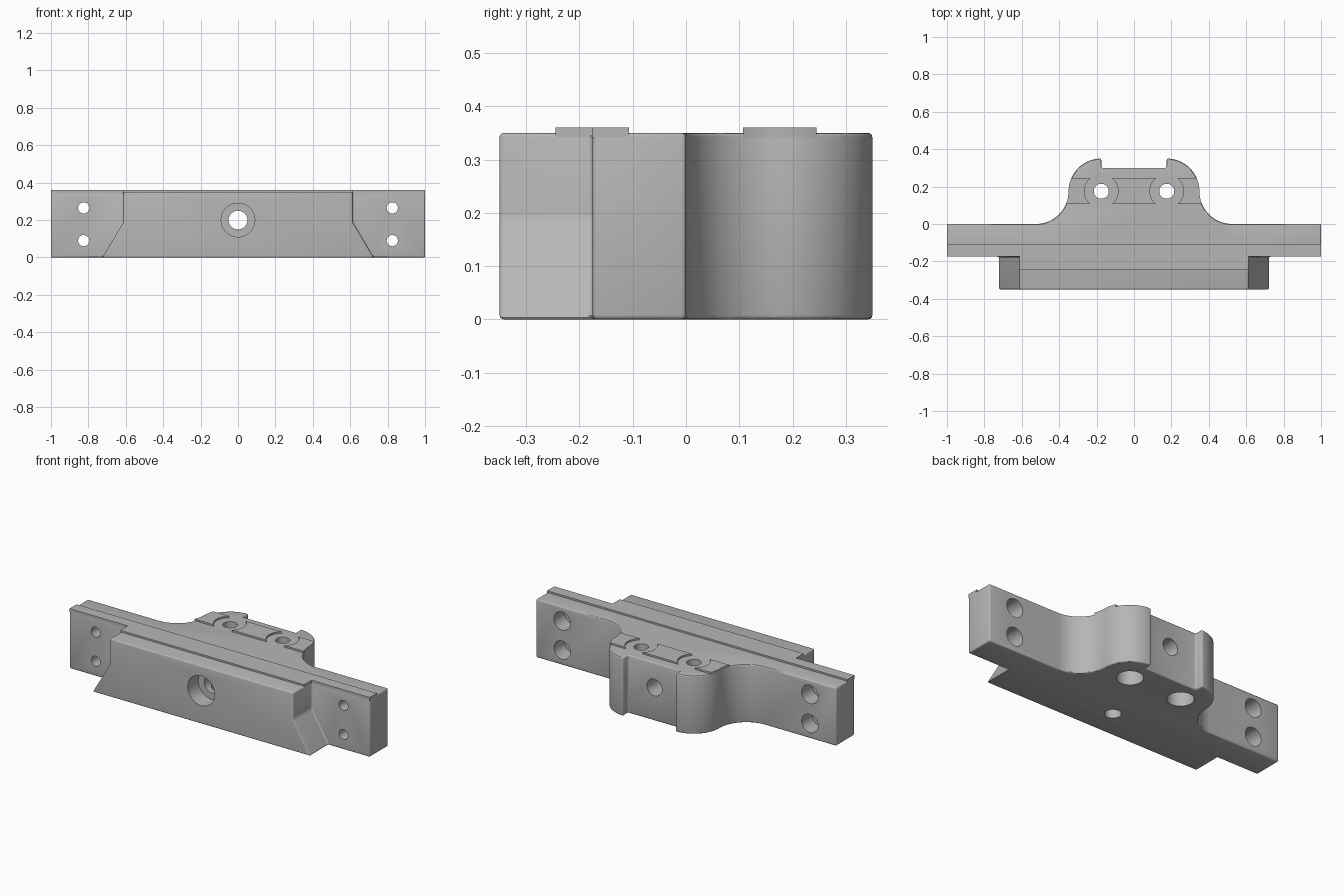
import bpy, bmesh, math
from mathutils import Matrix, Vector

if "Cube" in bpy.data.objects:
    bpy.data.objects.remove(bpy.data.objects["Cube"], do_unlink=True)

H, R, BAR = 0.35, 0.175, 0.175   # body height, boss radius, bar thickness

grey = bpy.data.materials.new("machined grey")
grey.use_nodes = True
grey.diffuse_color = (0.47, 0.47, 0.47, 1)
grey.node_tree.nodes["Principled BSDF"].inputs["Base Color"].default_value = grey.diffuse_color


def prism(name, pts, depth):
    """Extrude a closed outline of 3D points along the depth vector."""
    bm = bmesh.new()
    face = bm.faces.new([bm.verts.new(p) for p in pts])
    new = bmesh.ops.extrude_face_region(bm, geom=[face])["geom"]
    bmesh.ops.translate(bm, vec=Vector(depth),
                        verts=[v for v in new if isinstance(v, bmesh.types.BMVert)])
    bmesh.ops.recalc_face_normals(bm, faces=bm.faces)
    return finish(name, bm)


def finish(name, bm):
    mesh = bpy.data.meshes.new(name)
    bm.to_mesh(mesh)
    bm.free()
    mesh.materials.append(grey)
    obj = bpy.data.objects.new(name, mesh)
    bpy.context.collection.objects.link(obj)
    return obj


def cylinder(center, axis, radius, length):
    """Drill bit starting at center and running along axis."""
    axis = Vector(axis)
    bm = bmesh.new()
    bmesh.ops.create_cone(bm, cap_ends=True, segments=48, radius1=radius,
                          radius2=radius, depth=length)
    turn = axis.to_track_quat('Z', 'Y').to_matrix().to_4x4()
    bm.transform(Matrix.Translation(Vector(center) + axis * length / 2) @ turn)
    return finish("drill", bm)


def box(x0, x1, y0, y1, z0, z1):
    return prism("box", [(x0, y0, z0), (x1, y0, z0), (x1, y1, z0), (x0, y1, z0)],
                 (0, 0, z1 - z0))


def apply(obj):
    bpy.context.view_layer.update()
    dg = bpy.context.evaluated_depsgraph_get()
    mesh = bpy.data.meshes.new_from_object(obj.evaluated_get(dg))
    obj.modifiers.clear()
    obj.data = mesh


def boolean(obj, tool, op):
    mod = obj.modifiers.new("bool", 'BOOLEAN')
    mod.object, mod.operation, mod.solver = tool, op, 'EXACT'
    apply(obj)
    bpy.data.objects.remove(tool, do_unlink=True)


def smooth(obj):
    bpy.ops.object.select_all(action='DESELECT')
    obj.select_set(True)
    bpy.context.view_layer.objects.active = obj
    bpy.ops.object.shade_smooth_by_angle(angle=math.radians(30))


def arc(cx, cy, a0, a1, n=20):
    return [(cx + R * math.cos(math.radians(a0 + (a1 - a0) * i / n)),
             cy + R * math.sin(math.radians(a0 + (a1 - a0) * i / n))) for i in range(n + 1)]


# Plan outline: bar with the S-curved rear boss, mirrored across x
half = [(1, -BAR), (1, 0)] + arc(3 * R, R, 270, 180) + arc(R, R, 0, 90)[1:] + [(R, 0.3)]
plan = half + [(-x, y) for x, y in reversed(half)]


def plan_prism(name, z0, z1):
    return prism(name, [(x, y, z0) for x, y in plan], (0, 0, z1 - z0))


# Body: bar and boss joined to the flared front block
body = plan_prism("mounting_body", 0, H)
front = [(-0.725, 0), (0.725, 0), (0.612, 0.19), (0.612, H), (-0.612, H), (-0.612, 0.19)]
boolean(body, prism("front_block", [(x, -0.35, z) for x, z in front], (0, 0.25, 0)), 'UNION')

# Softened edges
bev = body.modifiers.new("bevel", 'BEVEL')
bev.width, bev.segments = 0.008, 3
bev.limit_method, bev.angle_limit = 'ANGLE', math.radians(30)
apply(body)

# Holes
for side in (-1, 1):
    # vertical boss holes, counterbored from below
    drills = [((side * R, R, -0.1), (0, 0, 1), 0.04, 0.6),
              ((side * R, R, -0.1), (0, 0, 1), 0.073, 0.25)]
    # wing bolt holes, counterbored from behind
    for z in (0.09, 0.265):
        drills += [((side * 0.825, -0.3, z), (0, 1, 0), 0.03, 0.5),
                   ((side * 0.825, 0.1, z), (0, -1, 0), 0.055, 0.2)]
    for d in drills:
        boolean(body, cylinder(*d), 'DIFFERENCE')
# central bore with front counterbore, and the hole meeting it from below
for d in [((0, -0.5, 0.2), (0, 1, 0), 0.05, 1.0),
          ((0, -0.5, 0.2), (0, 1, 0), 0.09, 0.25),
          ((0, -R, -0.1), (0, 0, 1), 0.045, 0.3)]:
    boolean(body, cylinder(*d), 'DIFFERENCE')
smooth(body)

# Raised contact strip running along the bar and onto the front block
strip = box(-1, 1, -BAR, -0.107, 0.34, 0.36)
strip.name = "bar_strip"
boolean(strip, box(-0.612, 0.612, -0.245, -0.15, 0.34, 0.36), 'UNION')

# Raised boss pads, relieved around the vertical holes
pads = plan_prism("boss_pads", 0.34, 0.36)
boolean(pads, box(-0.5, 0.5, 0.107, 0.245, 0.3, 0.4), 'INTERSECT')
for side in (-1, 1):
    boolean(pads, cylinder((side * R, R, 0.3), (0, 0, 1), 0.09, 0.1), 'DIFFERENCE')
smooth(pads)
